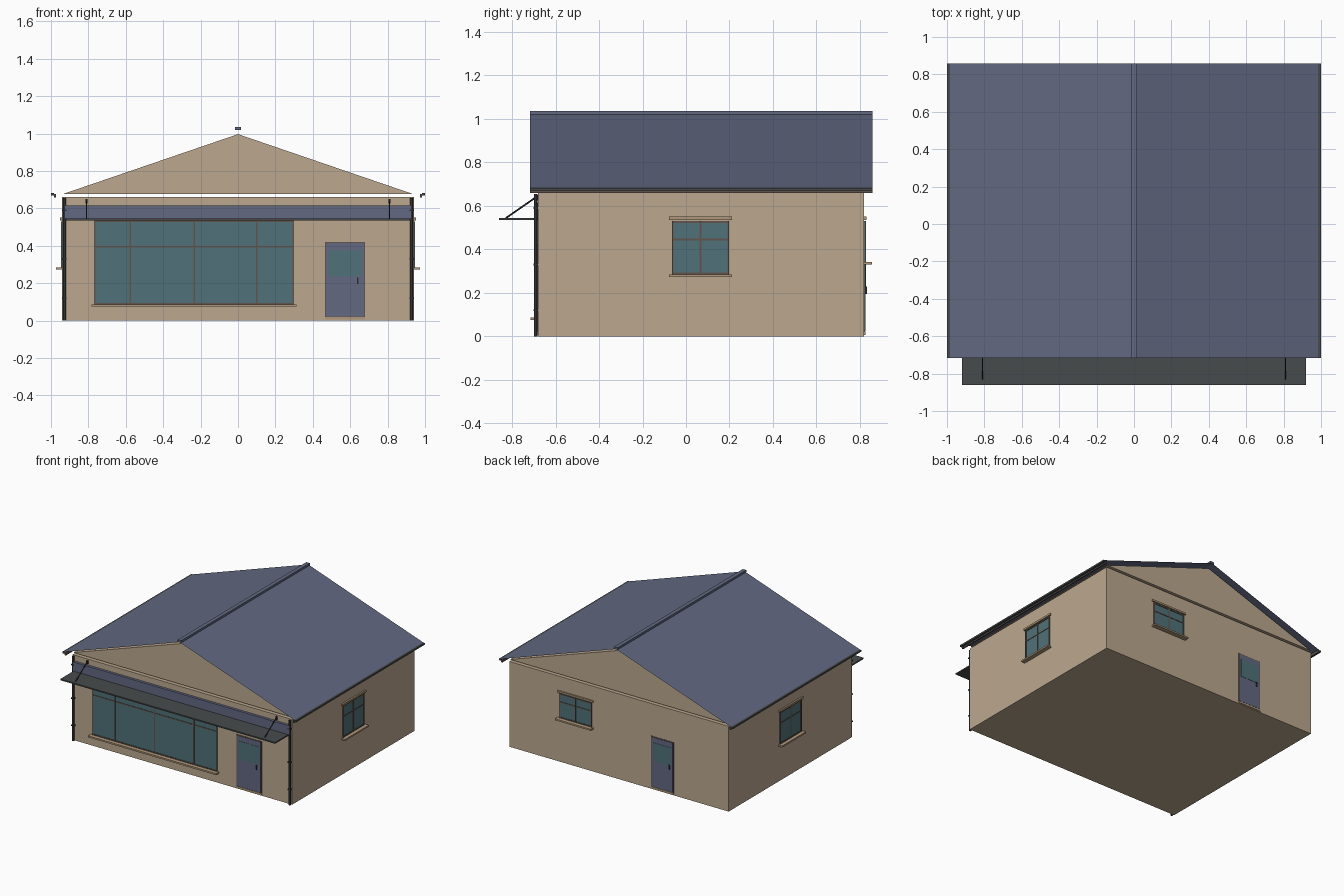
import bpy, bmesh
from mathutils import Vector

if "Cube" in bpy.data.objects:
    bpy.data.objects.remove(bpy.data.objects["Cube"])


def material(name, rgb):
    m = bpy.data.materials.new(name)
    lin = [(c / 255 / 12.92) if c < 10 else ((c / 255 + 0.055) / 1.055) ** 2.4 for c in rgb]
    m.diffuse_color = (*lin, 1)
    m.use_nodes = True
    m.node_tree.nodes["Principled BSDF"].inputs["Base Color"].default_value = m.diffuse_color
    return m


TAN = material("tan render", (188, 168, 143))
TRIM = material("tan trim", (176, 152, 123))
BLUE = material("slate blue", (98, 104, 129))
GLASS = material("teal glass", (80, 113, 120))
BROWN = material("brown frame", (98, 84, 76))
GREY = material("dark grey metal", (71, 75, 75))
BLACK = material("near black", (46, 48, 51))


def mesh(name, verts, faces, mat):
    me = bpy.data.meshes.new(name)
    me.from_pydata(verts, [], faces)
    bm = bmesh.new()
    bm.from_mesh(me)
    bmesh.ops.recalc_face_normals(bm, faces=bm.faces)
    bm.to_mesh(me)
    bm.free()
    me.materials.append(mat)
    ob = bpy.data.objects.new(name, me)
    bpy.context.collection.objects.link(ob)
    return ob


def box(name, x0, x1, y0, y1, z0, z1, mat):
    v = [(x, y, z) for x in (x0, x1) for y in (y0, y1) for z in (z0, z1)]
    f = [(0, 1, 3, 2), (4, 6, 7, 5), (0, 4, 5, 1), (2, 3, 7, 6), (0, 2, 6, 4), (1, 5, 7, 3)]
    return mesh(name, v, f, mat)


def rod(name, a, b, r, mat, sides=8):
    a, b = Vector(a), Vector(b)
    bpy.ops.mesh.primitive_cylinder_add(vertices=sides, radius=r, depth=(b - a).length,
                                        location=(a + b) / 2)
    ob = bpy.context.object
    ob.name = name
    ob.rotation_euler = (b - a).to_track_quat('Z', 'Y').to_euler()
    ob.data.materials.append(mat)
    bpy.ops.object.shade_smooth_by_angle()


W, YF, YB, H = 0.94, -0.68, 0.82, 0.66


def plate(side, name, u0, u1, z0, z1, depth, mat, base=-0.002):
    """Box on a wall: u runs along the wall, depth points outwards."""
    if side == "front":
        box(name, u0, u1, YF - depth, YF - base, z0, z1, mat)
    elif side == "back":
        box(name, u0, u1, YB + base, YB + depth, z0, z1, mat)
    elif side == "right":
        box(name, W + base, W + depth, u0, u1, z0, z1, mat)
    else:
        box(name, -W - depth, -W - base, u0, u1, z0, z1, mat)


def window(side, u0, u1, z0, z1, mullions, transom, sill, lintel=None):
    n = side + "_window_"
    t = 0.008
    plate(side, n + "pane", u0, u1, z0, z1, 0.003, GLASS)
    for i, u in enumerate((u0 + t / 2, u1 - t / 2, *mullions)):
        plate(side, n + "upright", u - t / 2, u + t / 2, z0, z1, 0.007, BROWN)
    for z in (z0 + 0.004, z1 - 0.004, transom):
        plate(side, n + "rail", u0, u1, z - 0.004, z + 0.004, 0.006, BROWN)
    plate(side, n + "sill", u0 - 0.013, u1 + 0.013, z0 - 0.012, z0, sill, TRIM)
    if lintel:
        plate(side, n + "lintel", u0 - 0.013, u1 + 0.013, z1 + 0.006, z1 + 0.02, lintel, TRIM)


def door(side, u0, u1, z1, handle):
    n = side + "_door_"
    plate(side, n + "frame", u0, u1, 0.02, z1, 0.003, BROWN)
    plate(side, n + "leaf", u0 + 0.006, u1 - 0.006, 0.022, z1 - 0.006, 0.005, BLUE)
    plate(side, n + "glass", u0 + 0.02, u1 - 0.02, z1 - 0.185, z1 - 0.045, 0.007, GLASS)
    plate(side, n + "threshold", u0, u1, 0.006, 0.02, 0.006, TRIM)
    plate(side, n + "handle", handle - 0.004, handle + 0.004, 0.195, 0.23, 0.012, BLACK)


# Walls, and the gable block sitting just above them
box("walls", -W, W, YF, YB, 0, H, TAN)
tri = [(-0.935, 0.677), (0.935, 0.677), (0, 0.997)]
mesh("gable", [(x, y, z) for y in (YF, YB) for x, z in tri],
     [(0, 1, 2), (3, 5, 4), (0, 3, 4, 1), (1, 4, 5, 2), (2, 5, 3, 0)], TAN)

# Thin roof sheets, eaves gutters and ridge cap
R0, R1 = -0.717, 0.858
for s, label in ((-1, "left"), (1, "right")):
    mesh(label + "_roof_sheet", [(0, R0, 1.022), (s * 0.985, R0, 0.682),
                                 (s * 0.985, R1, 0.682), (0, R1, 1.022)],
         [(0, 1, 2, 3) if s < 0 else (3, 2, 1, 0)], BLUE)
    a, b = sorted((s * 0.983, s * 1.0))
    box(label + "_gutter", a, b, R0, R1, 0.668, 0.681, GREY)
    a, b = sorted((s * 0.972, s * 0.983))
    box(label + "_fascia", a, b, R0, R1, 0.658, 0.678, BROWN)
box("ridge_cap", -0.015, 0.015, R0, R1, 1.02, 1.036, BLUE)

# Shop front: band, canopy, stays and downpipes
box("front_band", -0.925, 0.925, -0.70, YF + 0.002, 0.545, 0.615, BLUE)
box("canopy", -0.92, 0.92, -0.86, YF + 0.002, 0.535, 0.545, GREY)
for s in (-1, 1):
    rod("canopy_stay", (s * 0.81, -0.83, 0.543), (s * 0.81, -0.69, 0.64), 0.004, BLACK)
    plate("front", "stay_bracket", s * 0.81 - 0.006, s * 0.81 + 0.006, 0.625, 0.65, 0.012, BLACK)
    rod("downpipe", (s * 0.928, -0.692, 0), (s * 0.928, -0.692, 0.655), 0.008, BLACK, 12)
    for z in (0.12, 0.33, 0.59):
        plate("front", "pipe_clip", s * 0.928 - 0.012, s * 0.928 + 0.012, z - 0.004, z + 0.004,
              0.021, BLACK)

# Windows and doors
window("front", -0.77, 0.30, 0.087, 0.535, (-0.575, -0.235, 0.10), 0.395, 0.036)
for side in ("left", "right"):
    window(side, -0.065, 0.198, 0.285, 0.53, (0.067,), 0.445, 0.033, 0.012)
window("back", 0.23, 0.51, 0.342, 0.53, (0.37,), 0.465, 0.036, 0.01)
door("front", 0.465, 0.68, 0.42, 0.64)
door("back", -0.47, -0.275, 0.41, -0.435)
